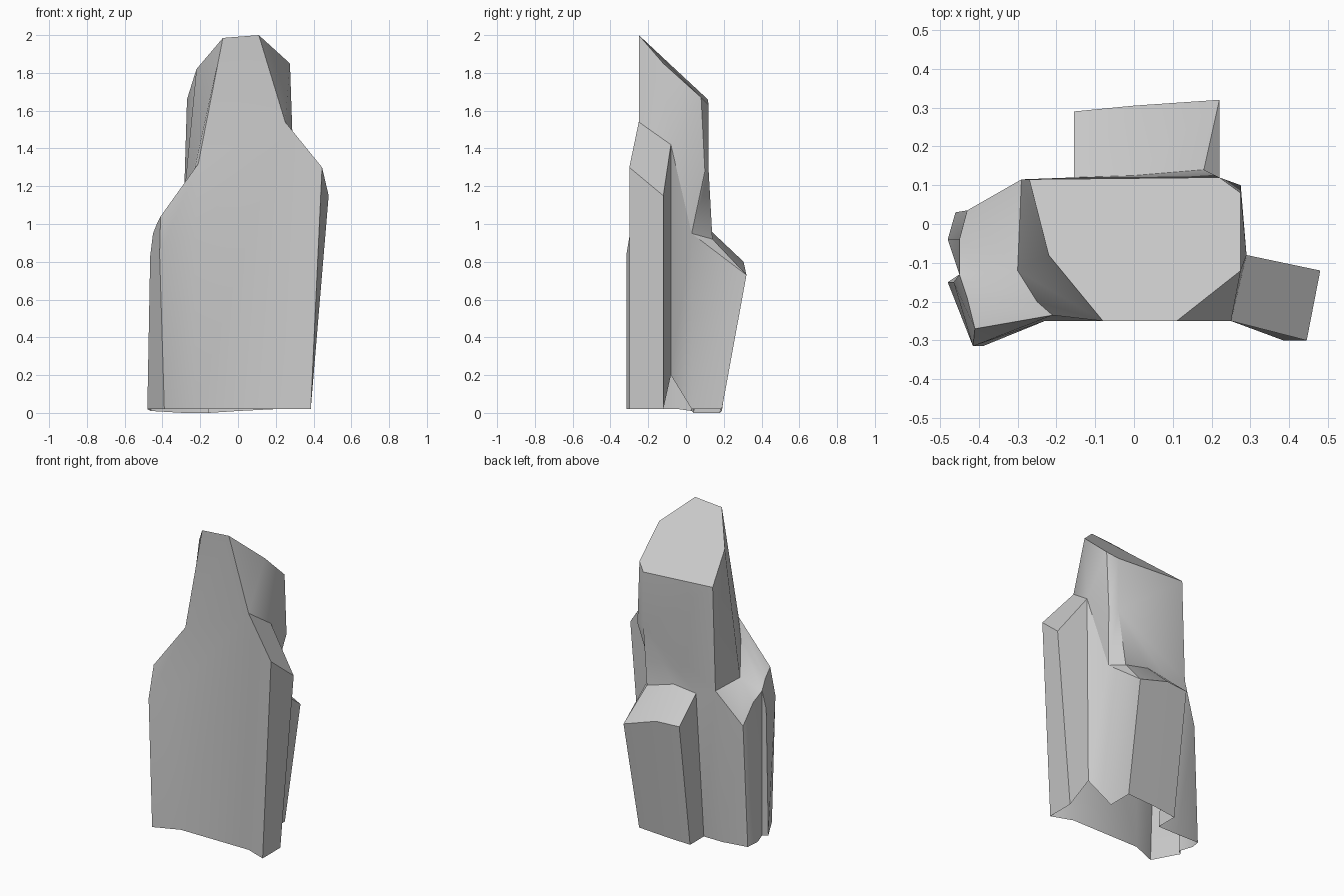
import bpy, bmesh
from mathutils import Vector

if "Cube" in bpy.data.objects:
    bpy.data.objects.remove(bpy.data.objects["Cube"])

bm = bmesh.new()
cache = {}


def vert(p):
    """Shared vertex, so neighbouring parts weld together."""
    key = tuple(round(c, 3) for c in p)
    if key not in cache:
        cache[key] = bm.verts.new(key)
    return cache[key]


def poly(*pts):
    vs = list(dict.fromkeys(vert(p) for p in pts))
    if len(vs) > 2 and not bm.faces.get(vs):
        bm.faces.new(vs)


def strip(*rows, closed=False):
    """Skin rows of points, lowest row first, counter-clockwise from above."""
    for lo, hi in zip(rows, rows[1:]):
        n = len(lo)
        for i in range(n if closed else n - 1):
            j = (i + 1) % n
            poly(lo[i], lo[j], hi[j], hi[i])


# shared joints where the tall column meets the shorter ones
front_l, front_r = (-.21, -.235, 1.32), (.25, -.25, 1.54)
side_r, back_r, back_m = (.29, -.08, 1.42), (.275, .10, 1.28), (.22, .12, 1.28)
back_l, side_l, ridge = (-.29, .115, 1.0), (-.30, -.12, 1.0), (-.25, -.20, 1.20)
block_r, block_m, block_l = (.18, .14, .92), (0, .125, .97), (-.155, .12, .95)
foot_l, foot_r = (-.39, -.315, .02), (.25, -.25, .02)
corner_l, peak_l = (-.415, -.315, .84), (-.41, -.27, 1.04)

# tall column with slanted top
base = [front_l, front_r, side_r, back_r, back_m, back_l, side_l, ridge]
top = [(-.08, -.25, 1.985), (.11, -.25, 2.0), (.275, -.12, 1.85), (.275, .08, 1.67),
       (.22, .12, 1.63), (-.27, .115, 1.66), (-.22, -.08, 1.82), (-.08, -.25, 1.985)]
strip(base, top, closed=True)
poly(*top[:-1])

# front wall
strip([foot_l, (-.23, -.25, .02), foot_r],
      [corner_l, (-.23, -.25, .95), front_r],
      [peak_l, front_l, front_r])

# right column
r_low = [foot_r, (.385, -.30, .02), (.385, -.12, .02), (.28, -.08, .20)]
r_top = [front_r, (.445, -.30, 1.30), (.48, -.12, 1.15), side_r]
strip(r_low, r_top)
poly(*r_top)

# recess between right column and back block
notch = (.22, .03, .95)
strip([r_low[-1], (.20, .03, .02)], [side_r, notch])
poly(side_r, notch, back_r)
poly(notch, block_r, back_m, back_r)

# back block, leaning outward
b_low = [(.20, .03, .02), (.20, .19, .02), (0, .19, .01), (-.155, .18, 0), (-.155, .04, 0)]
b_top = [notch, (.22, .32, .73), (0, .305, .80), (-.155, .29, .80), block_l]
strip(b_low, b_top)
strip(b_top[1:4], [block_r, block_m, block_l])
poly(notch, b_top[1], block_r)

# back wall above the block
poly(back_m, block_r, block_m)
poly(back_m, block_m, block_l, back_l)

# left column and sloping shoulder
l_low = [b_low[-1], (-.29, .04, 0), (-.46, .03, .01), (-.48, -.04, .02),
         (-.45, -.13, .02), (-.48, -.15, .02), foot_l]
l_top = [block_l, back_l, (-.43, .035, .78), (-.45, -.04, .91),
         (-.45, -.13, .95), (-.465, -.15, .83), corner_l]
l_cap = l_top[:5] + [(-.43, -.19, 1.0), peak_l]
l_in = [back_l, back_l, back_l, side_l, side_l, ridge, front_l]
strip(l_low, l_top)
strip(l_top[1:], l_cap[1:], l_in[1:])

mesh = bpy.data.meshes.new("rock_columns")
bm.to_mesh(mesh)
bm.free()
rock = bpy.data.objects.new("rock_columns", mesh)
bpy.context.collection.objects.link(rock)
bpy.context.view_layer.objects.active = rock
rock.select_set(True)
bpy.ops.object.shade_smooth_by_angle(angle=0.6)
